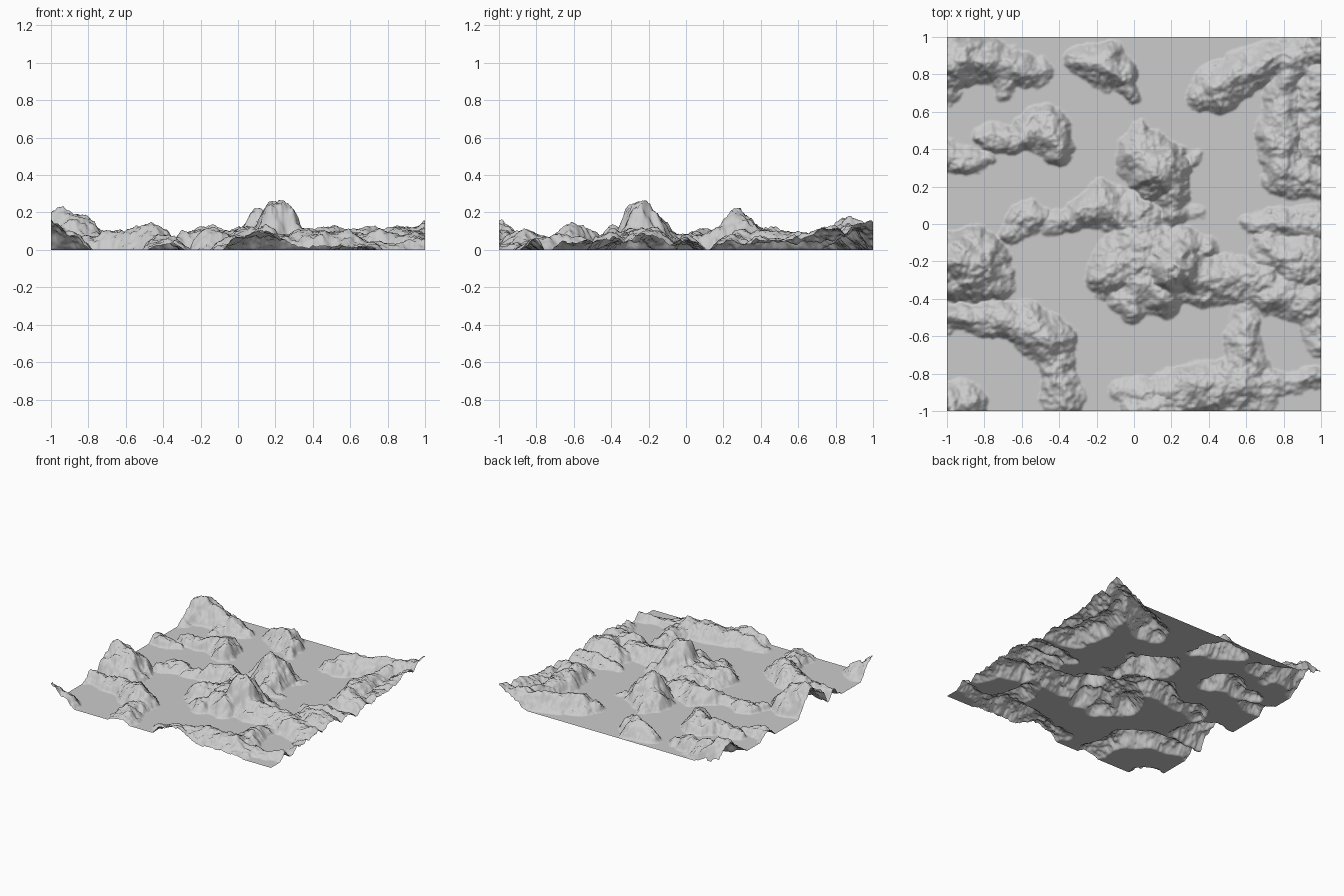
import bpy, bmesh, math
from mathutils import Vector, noise

segments = []


def ridge(*nodes):
    """Mountain ridge through nodes (x, y, half width, height)."""
    for a, b in zip(nodes, nodes[1:]):
        segments.append((a, b))


# north-west range with its southern spur
ridge((-1, .87, .18, .14), (-.91, .88, .14, .16), (-.75, .87, .12, .1), (-.53, .81, .09, .06))
ridge((-1, .75, .1, .07), (-.98, .7, .06, .04))
ridge((-.7, .8, .08, .07), (-.7, .7, .05, .03))
# north island
ridge((-.28, .88, .09, .08), (-.15, .85, .13, .12), (-.06, .79, .08, .09), (0, .67, .03, .03))
# west islands
ridge((-.78, .47, .07, .06), (-.63, .45, .07, .07), (-.48, .51, .13, .11), (-.41, .4, .09, .11))
ridge((-1, .36, .1, .06), (-.87, .33, .06, .05), (-.78, .36, .04, .03))
# mid-north mountain
ridge((.03, .5, .05, .05), (.05, .36, .15, .13), (.13, .28, .17, .195), (.2, .2, .11, .12), (.2, .07, .1, .07), (.32, .06, .04, .02))
ridge((.32, .35, .04, .03), (.35, .36, .03, .02))
# ridge running west from the centre
ridge((.03, .02, .13, .08), (-.17, .11, .12, .1), (-.32, .03, .08, .07), (-.46, -.01, .05, .03))
ridge((-.68, -.06, .05, .04), (-.57, .04, .09, .07), (-.48, .03, .05, .03))
# central massif and peak
ridge((-.14, -.28, .12, .1), (.0, -.16, .18, .11), (.2, -.22, .22, .14), (.34, -.3, .14, .11), (.53, -.3, .13, .08), (.7, -.32, .14, .08))
ridge((-.02, -.4, .12, .08), (.05, -.32, .15, .1), (.15, -.37, .13, .11))
ridge((.3, -.15, .12, .09), (.38, -.13, .07, .05))
ridge((.2, -.24, .16, .235), (.22, -.22, .16, .245))
# east coast mountains
ridge((.62, 0, .05, .03), (.8, .0, .09, .07), (1, .0, .1, .05))
ridge((.72, -.15, .11, .08), (.88, -.2, .17, .11), (1, -.22, .15, .08))
ridge((.75, -.37, .13, .09), (.92, -.4, .14, .08), (1, -.45, .1, .05))
ridge((.97, -.52, .09, .04), (1, -.64, .08, .05))
ridge((.6, -.45, .07, .03), (.58, -.64, .1, .07), (.6, -.8, .12, .07))
# south coast range
ridge((-.08, -.89, .06, .03), (.1, -.92, .11, .07), (.33, -.87, .14, .09), (.55, -.87, .15, .09), (.66, -.9, .12, .05))
ridge((.65, -.85, .09, .06), (.82, -.85, .06, .03), (1, -.82, .06, .05))
ridge((.03, -1, .1, .07), (.14, -1, .14, .1))
# north-east range curling south
ridge((.36, .68, .07, .07), (.44, .72, .13, .11), (.6, .82, .12, .1), (.75, .87, .12, .1), (.92, .9, .15, .12), (1, .96, .19, .15))
ridge((.83, .85, .11, .09), (.8, .64, .11, .08), (.78, .48, .13, .1), (.8, .27, .12, .09), (1, .24, .11, .05))
ridge((1, .8, .14, .11), (.95, .62, .11, .07), (.96, .4, .11, .06))
# western mountain and south-west ridge
ridge((-1, -.22, .18, .18), (-.87, -.22, .2, .19), (-.77, -.29, .13, .1))
ridge((-1, -.5, .07, .06), (-.77, -.5, .09, .08), (-.57, -.54, .13, .11), (-.44, -.63, .13, .12), (-.4, -.8, .08, .07), (-.38, -.92, .12, .07))
# south-west corner hill
ridge((-1, -1, .17, .15), (-.92, -.96, .13, .09))


def ridge_height(x, y):
    best = 0.0
    for (ax, ay, ar, ah), (bx, by, br, bh) in segments:
        dx, dy = bx - ax, by - ay
        t = ((x - ax) * dx + (y - ay) * dy) / (dx * dx + dy * dy)
        t = min(1.0, max(0.0, t))
        d = math.hypot(x - ax - dx * t, y - ay - dy * t) / (ar + (br - ar) * t)
        if d < 1.05:
            best = max(best, (ah + (bh - ah) * t) * (1.06 - d ** 1.7))
    return best


def terrain(x, y):
    # ragged coastline from warped coordinates, then rocky detail
    p = Vector((x, y, 0))
    wx = noise.fractal(p * 9 + Vector((3, 7, 1)), 0.8, 2.0, 5) * .024
    wy = noise.fractal(p * 9 + Vector((11, 2, 5)), 0.8, 2.0, 5) * .024
    h = ridge_height(x + wx, y + wy)
    if h <= 0:
        return 0.0
    rough = noise.fractal(p * 9 + Vector((1, 4, 8)), 0.7, 2.0, 6)
    return max(0.0, h * (1 + .06 * rough) + .022 * rough * min(1, h / .04))


# landscape sheet
bm = bmesh.new()
bmesh.ops.create_grid(bm, x_segments=240, y_segments=240, size=1.0)
for v in bm.verts:
    v.co.z = terrain(v.co.x, v.co.y)
for f in bm.faces:
    f.smooth = True
mesh = bpy.data.meshes.new("island_terrain")
bm.to_mesh(mesh)
bm.free()
obj = bpy.data.objects.new("island_terrain", mesh)
bpy.context.collection.objects.link(obj)
